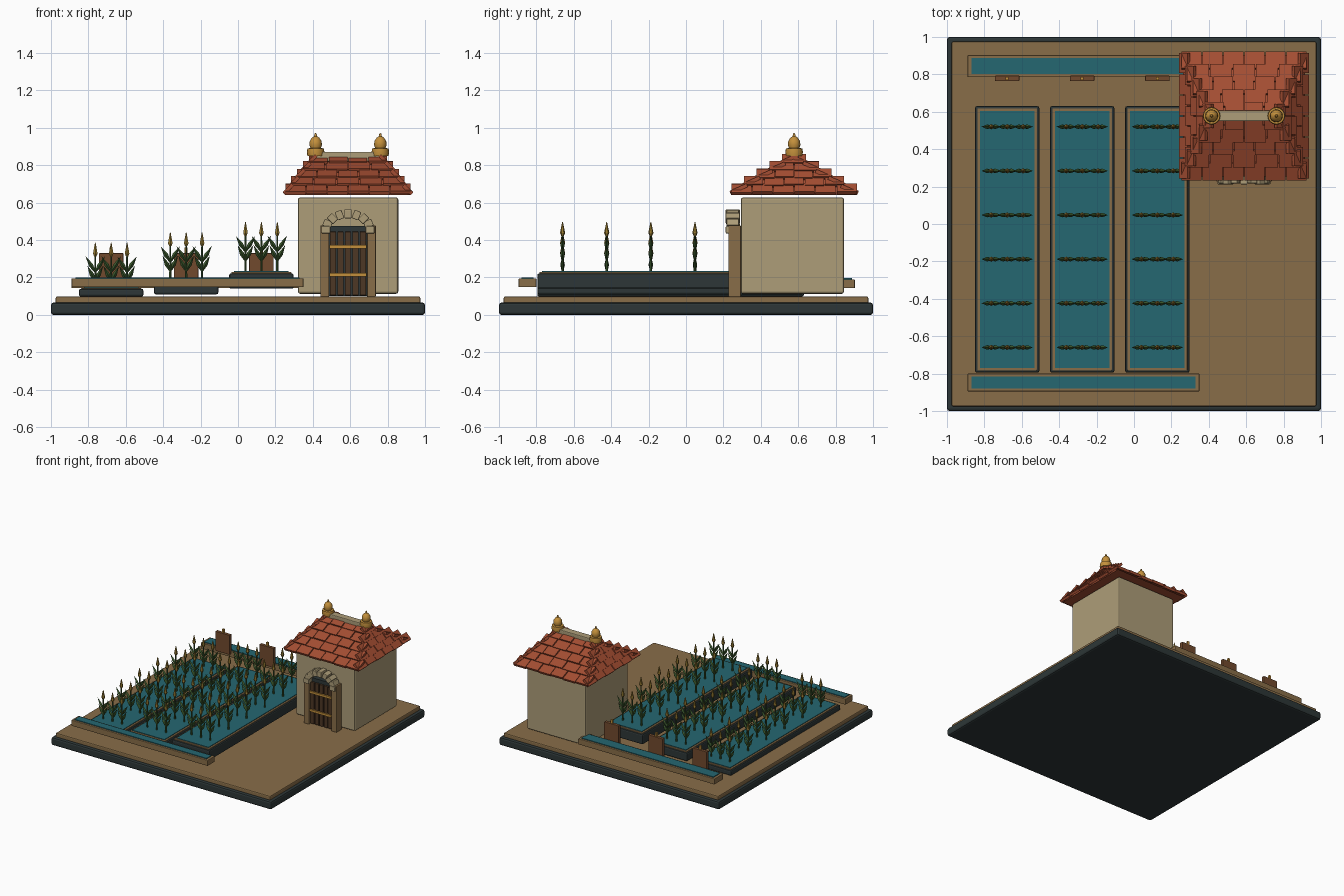
import bpy, bmesh
from math import sin, cos, pi, atan2, hypot
from mathutils import Matrix, Vector

cube = bpy.data.objects.get("Cube")
if cube:
    bpy.data.objects.remove(cube, do_unlink=True)


def material(name, *rgb):
    m = bpy.data.materials.new(name)
    m.use_nodes = True
    m.diffuse_color = (*rgb, 1)
    m.node_tree.nodes["Principled BSDF"].inputs["Base Color"].default_value = (*rgb, 1)
    return m


EARTH = material("earth_tan", .25, .155, .066)
SLATE = material("dark_slate", .026, .037, .038)
WATER = material("teal_water", .018, .135, .165)
CREAM = material("cream_plaster", .42, .34, .19)
BOARD = material("brown_board", .165, .068, .027)
PLANK = material("dark_plank", .075, .038, .018)
GOLD = material("gold", .55, .28, .045)
WHEAT = material("ripe_grain", .30, .19, .03)
GREEN = material("leaf_green", .042, .095, .025)
RED = material("clay_red", .37, .075, .032)


def finish(name, bm, mat, bevel=0, smooth=False):
    bmesh.ops.recalc_face_normals(bm, faces=bm.faces)
    me = bpy.data.meshes.new(name)
    bm.to_mesh(me)
    bm.free()
    me.materials.append(mat)
    ob = bpy.data.objects.new(name, me)
    bpy.context.collection.objects.link(ob)
    if bevel:
        mod = ob.modifiers.new("bevel", "BEVEL")
        mod.width, mod.segments = bevel, 2
    if smooth:
        bpy.ops.object.select_all(action="DESELECT")
        ob.select_set(True)
        bpy.context.view_layer.objects.active = ob
        bpy.ops.object.shade_smooth_by_angle()
    return ob


def add_box(bm, centre, size, rot=Matrix()):
    mat = Matrix.Translation(centre) @ rot @ Matrix.Diagonal((*size, 1))
    bmesh.ops.create_cube(bm, size=1, matrix=mat)


def box(name, x, y, z, mat, bevel=0):
    """Box from (low, high) pairs on each axis."""
    bm = bmesh.new()
    add_box(bm, [(a + b) / 2 for a, b in (x, y, z)], [b - a for a, b in (x, y, z)])
    return finish(name, bm, mat, bevel)


def spike(bm, start, end, r1, r2, sides=6):
    start, end = Vector(start), Vector(end)
    axis = end - start
    mat = Matrix.Translation((start + end) / 2) @ axis.to_track_quat("Z", "Y").to_matrix().to_4x4()
    bmesh.ops.create_cone(bm, cap_ends=True, segments=sides, radius1=r1, radius2=r2,
                          depth=axis.length, matrix=mat)


def inset(pair, d):
    return pair[0] + d, pair[1] - d


# Ground
box("ground_slab", (-1, 1), (-1, 1), (0, .066), SLATE, .014)
box("earth_layer", (-.975, .975), (-.975, .975), (.06, .098), EARTH, .008)

# Water channels at the front and back
for name, y, top in (("front", (-.895, -.8), .198), ("back", (.785, .903), .193)):
    x = (-.89, .35)
    box(name + "_channel", x, y, (top - .05, top - .003), EARTH, .004)
    box(name + "_channel_water", inset(x, .02), inset(y, .016), (top - .01, top + .003), WATER)

# Stepped beds with their crops and sluice boards
ROWS = [.52 - .236 * i for i in range(6)]
for i, (cx, low, top) in enumerate(((-.678, .098, .14), (-.277, .11, .178), (.125, .14, .222))):
    x, y = (cx - .172, cx + .172), (-.795, .63)
    label = ("low", "middle", "high")[i]
    box(label + "_bed", x, y, (low, top), SLATE, .01)
    box(label + "_bed_rim", inset(x, .012), inset(y, .012), (top - .01, top + .007), EARTH, .003)
    box(label + "_bed_water", inset(x, .026), inset(y, .026), (top, top + .012), WATER)

    stalks, heads = bmesh.new(), bmesh.new()
    base = .118 + .055 * i
    for py in ROWS:
        for px in (cx - .085, cx, cx + .085):
            spike(stalks, (px, py, base), (px, py, base + .21), .007, .005)
            for side in (-1, 1):
                for z, reach in ((.06, .042), (.11, .052)):
                    root = Vector((px, py, base + z))
                    tip = root + Vector((side * reach, 0, .085))
                    mid = root.lerp(tip, .45)
                    spike(stalks, root, mid, .004, .012, 4)
                    spike(stalks, mid, tip, .012, 0, 4)
            spike(heads, (px, py, base + .195), (px, py, base + .21), .007, .014)
            spike(heads, (px, py, base + .21), (px, py, base + .268), .014, .002)
    finish(label + "_crop_stalks", stalks, GREEN)
    finish(label + "_crop_heads", heads, WHEAT)

    box(label + "_sluice_board", (cx - .065, cx + .065), (.765, .793), (.17, .33), BOARD, .003)
    box(label + "_sluice_peg", (cx - .008, cx + .008), (.771, .787), (.33, .36), GOLD)

# Gatehouse walls
CX, CY = .588, .578
box("house_walls", (.32, .857), (.293, .845), (.113, .628), CREAM, .012)

# Hipped roof: solid core with overlapping clay tiles
EAVE, RIDGE, Z0, Z1, COURSES = .338, .18, .645, .845, 5
core = bmesh.new()
bottom = [core.verts.new((CX + sx * .325, CY + sy * .325, Z0 - .005))
          for sx, sy in ((-1, -1), (1, -1), (1, 1), (-1, 1))]
left, right = [core.verts.new((CX + s * RIDGE, CY, Z1 - .012)) for s in (-1, 1)]
a, b, c, d = bottom
for f in ((d, c, b, a), (a, b, right, left), (c, d, left, right), (b, c, right), (d, a, left)):
    core.faces.new(f)
finish("roof_core", core, RED)

tiles = bmesh.new()
for k in range(4):
    # front and back slopes narrow to the ridge; end slopes narrow to a point
    run_top, half_top = (0, RIDGE) if k % 2 == 0 else (RIDGE, 0)
    run, rise = EAVE - run_top, Z1 - Z0
    slope = atan2(rise, run)
    step = hypot(run, rise) / COURSES
    turn = Matrix.Translation((CX, CY, 0)) @ Matrix.Rotation(k * pi / 2, 4, "Z")
    for r in range(COURSES):
        t = r / COURSES
        half = EAVE + (half_top - EAVE) * t
        count = max(1, round(2 * half / .115))
        width = 2 * half / count
        length = step * 1.25
        for n in range(count):
            lift = .004 * ((n + r) % 2)
            mid = (-half + (n + .5) * width, -(EAVE - run * t) + cos(slope) * length / 2,
                   Z0 + rise * t + sin(slope) * length / 2 + lift)
            tilt = Matrix.Rotation(slope - .12, 4, "X")
            add_box(tiles, (0, 0, 0), (width - .006, length, .02))
            bmesh.ops.transform(tiles, matrix=turn @ Matrix.Translation(mid) @ tilt,
                                verts=tiles.verts[-8:])
finish("roof_tiles", tiles, RED)
box("roof_ridge_beam", (.41, .765), (CY - .028, CY + .028), (.82, .872), CREAM, .006)

# Turned finials at both ends of the ridge
PROFILE = [(0, .85), (.044, .85), (.047, .87), (.044, .89), (.028, .892), (.034, .91),
           (.031, .93), (.02, .947), (.008, .955), (.005, .97), (0, .972)]
for side, fx in (("right", .415), ("left", .761)):
    bm = bmesh.new()
    pts = [bm.verts.new((r, 0, z)) for r, z in PROFILE]
    edges = [bm.edges.new(e) for e in zip(pts, pts[1:])]
    bmesh.ops.spin(bm, geom=pts + edges, cent=(0, 0, 0), axis=(0, 0, 1),
                   angle=2 * pi, steps=16)
    bmesh.ops.remove_doubles(bm, verts=bm.verts, dist=.0005)
    bmesh.ops.translate(bm, verts=bm.verts, vec=(fx, CY, 0))
    finish(side + "_finial", bm, GOLD, smooth=True)

# Doorway: backing, planks, bands, posts and stone arch
box("door_backing", (.48, .695), (.255, .3), (.1, .475), SLATE)
planks = bmesh.new()
for n in range(5):
    add_box(planks, (.508 + .04 * n, .25, .275), (.033, .022, .34))
finish("door_planks", planks, PLANK, .003)
for label, z in (("lower", .215), ("upper", .365)):
    box(label + "_door_band", (.49, .686), (.229, .245), (z - .009, z + .009), GOLD)
for side, x in (("right", (.44, .487)), ("left", (.69, .737))):
    box(side + "_door_post", x, (.227, .293), (.098, .478), EARTH, .004)

arch = bmesh.new()
STONES = 9
for n in range(STONES):
    ang = pi * n / (STONES - 1)
    rad = .118
    centre = (CX + cos(ang) * rad, .25, .455 + sin(ang) * .085)
    depth = .075 if n % 2 == 0 else .066
    add_box(arch, centre, (.047, depth, .038), Matrix.Rotation(-ang, 4, "Y"))
finish("door_arch", arch, CREAM, .004)
